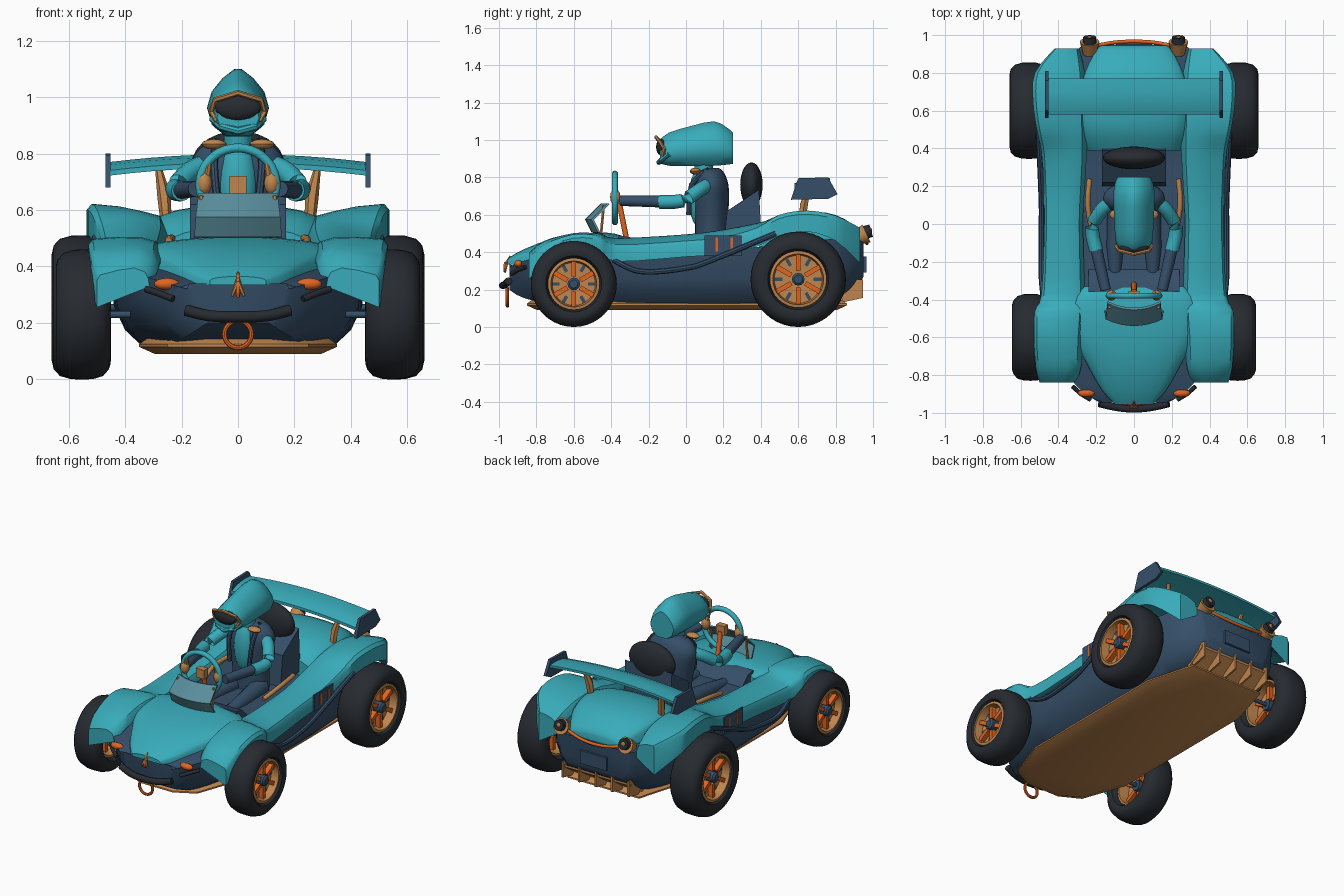
import bpy, bmesh, math
from math import sin, cos, pi, radians
from mathutils import Vector, Matrix

if "Cube" in bpy.data.objects:
    bpy.data.objects.remove(bpy.data.objects["Cube"])


def paint(name, r, g, b):
    m = bpy.data.materials.new(name)
    m.diffuse_color = (r, g, b, 1)
    m.use_nodes = True
    m.node_tree.nodes["Principled BSDF"].inputs["Base Color"].default_value = m.diffuse_color
    return m


TEAL = paint("teal", .04, .41, .49)
NAVY = paint("navy", .036, .078, .14)
BRONZE = paint("bronze", .52, .235, .075)
ORANGE = paint("bright orange", .75, .13, .015)
BLACK = paint("rubber black", .020, .024, .030)
GLASS = paint("screen blue", .10, .27, .33)


def finish(name, bm, mat, angle=38):
    bmesh.ops.recalc_face_normals(bm, faces=bm.faces[:])
    me = bpy.data.meshes.new(name)
    bm.to_mesh(me)
    bm.free()
    me.materials.append(mat)
    me.polygons.foreach_set("use_smooth", [True] * len(me.polygons))
    me.set_sharp_from_angle(angle=radians(angle))
    ob = bpy.data.objects.new(name, me)
    bpy.context.collection.objects.link(ob)
    return ob


def loft(name, rings, mat, cyclic=False, angle=38):
    bm = bmesh.new()
    R = [[bm.verts.new(p) for p in ring] for ring in rings]
    n = len(R[0])
    for a, b in zip(R, R[1:] + R[:1] if cyclic else R[1:]):
        for i in range(n):
            j = (i + 1) % n
            bm.faces.new((a[i], a[j], b[j], b[i]))
    if not cyclic:
        bm.faces.new(R[0])
        bm.faces.new(R[-1])
    return finish(name, bm, mat, angle)


def flow(st, n=3):
    """Catmull-Rom interpolation of station tuples."""
    out = []
    for i in range(len(st) - 1):
        p = [st[max(i - 1, 0)], st[i], st[i + 1], st[min(i + 2, len(st) - 1)]]
        for k in range(n):
            t = k / n
            out.append(tuple(.5 * (2 * b + (c - a) * t + (2 * a - 5 * b + 4 * c - d) * t * t
                       + (3 * b - a - 3 * c + d) * t ** 3) for a, b, c, d in zip(*p)))
    return out + [tuple(st[-1])]


def tube(name, pts, r, mat, seg=10, cyclic=False):
    pts = [Vector(p) for p in pts]
    radii = r if isinstance(r, (list, tuple)) else [r] * len(pts)
    n, rings = len(pts), []
    for i, p in enumerate(pts):
        a = pts[i - 1] if cyclic or i else p
        b = pts[(i + 1) % n] if cyclic or i < n - 1 else p
        t = (b - a).normalized()
        u = t.cross(Vector((0, 1, 0) if cyclic or abs(t.y) < .8 else (0, 0, 1))).normalized()
        v = t.cross(u)
        rings.append([p + radii[i] * (u * cos(2 * pi * k / seg) + v * sin(2 * pi * k / seg)) for k in range(seg)])
    return loft(name, rings, mat, cyclic)


def ball(name, c, r, mat, seg=20):
    bm = bmesh.new()
    bmesh.ops.create_uvsphere(bm, u_segments=seg, v_segments=seg // 2, radius=1,
                              matrix=Matrix.Translation(c) @ Matrix.Diagonal((*r, 1)))
    return finish(name, bm, mat)


def box(name, c, size, mat, rx=0):
    bm = bmesh.new()
    bmesh.ops.create_cube(bm, size=1, matrix=Matrix.Translation(c) @ Matrix.Rotation(rx, 4, 'X') @ Matrix.Diagonal((*size, 1)))
    return finish(name, bm, mat)


def prism(name, prof, x0, x1, mat):
    """Profile in (y, z), extruded along x."""
    return loft(name, [[(x, y, z) for y, z in prof] for x in (x0, x1)], mat)


def lathe(name, prof, c, mat, s=1, seg=40, cyclic=False):
    """Profile of (x offset, radius) turned about the x axis."""
    return loft(name, [[(c[0] + s * x, c[1] + r * cos(2 * pi * k / seg), c[2] + r * sin(2 * pi * k / seg))
                        for k in range(seg)] for x, r in prof], mat, cyclic)


def hoop(c, rx, rz, n=36):
    return [(c[0] + rx * cos(2 * pi * k / n), c[1], c[2] + rz * sin(2 * pi * k / n)) for k in range(n)]


def sym(half):
    return half + [(-x, y, z) for x, y, z in reversed(half)]


# Lower tub: y, bottom half width, belly half width, bottom z, top z
tub = flow([(-.945, .11, .17, .20, .32), (-.88, .17, .27, .16, .35), (-.75, .23, .36, .13, .38),
            (-.5, .28, .42, .12, .42), (-.3, .33, .43, .12, .42), (.3, .34, .44, .12, .42),
            (.6, .30, .42, .12, .46), (.82, .25, .36, .16, .47), (.92, .22, .29, .23, .465), (.95, .20, .25, .27, .45)])
loft("lower_tub", [sym([(hb, y, zb), ((hb + hm) / 2 + .01, y, zb + .055), (hm, y, zb + .14), (hm + .012, y, zt)])
                   for y, hb, hm, zb, zt in tub], NAVY)

# Floor tray
outline = [(.12, -.85), (.25, -.78), (.35, -.5), (.35, .55), (.26, .86)]
outline += [(-x, y) for x, y in reversed(outline)]
loft("floor_tray", [[(x * k, y * (.6 + .4 * k), z) for x, y in outline] for k, z in ((.84, .09), (1, .115), (1, .125), (.9, .15))], BRONZE)


# Hood and rear deck: y, half width, centre z, edge z, skirt z
def shell(name, st):
    rings = []
    for y, w, zc, ze, zs in flow(st):
        arc = [(w * cos(a), y, ze + (zc - ze) * sin(a)) for a in (0, .35, .7, 1.05, 1.35)]
        rings.append(sym([(w, y, zs)] + arc))
    loft(name, rings, TEAL)


shell("hood", [(-.955, .10, .365, .35, .335), (-.88, .17, .41, .37, .335), (-.74, .25, .465, .41, .35),
               (-.58, .33, .495, .45, .38), (-.42, .33, .505, .46, .40), (-.33, .26, .485, .45, .40)])
shell("rear_deck", [(.39, .25, .54, .48, .42), (.5, .28, .60, .54, .42), (.65, .29, .62, .56, .42),
                    (.8, .26, .60, .54, .42), (.92, .20, .53, .49, .44), (.945, .17, .49, .475, .45)])
prism("dashboard", [(-.36, .42), (-.36, .49), (-.30, .48), (-.24, .42)], -.24, .24, NAVY)

# Fenders and side pods in one flowing form: y, inner x, outer x, inner z, outer z, bottom z
fender = flow([(-.84, .31, .50, .39, .37, .255), (-.76, .28, .52, .455, .44, .33), (-.6, .27, .53, .495, .495, .42),
               (-.46, .26, .525, .495, .485, .40), (-.37, .26, .49, .47, .44, .35), (0, .27, .475, .49, .46, .375),
               (.2, .26, .48, .515, .48, .39), (.38, .25, .49, .55, .53, .43), (.5, .25, .515, .58, .60, .49),
               (.65, .25, .535, .59, .622, .51), (.8, .26, .525, .57, .595, .46), (.93, .29, .42, .51, .53, .34)])
WHEELS = (("front", -.6, .23, .548, .097, .135), ("rear", .6, .255, .555, .105, .148))
for s, side in ((1, "right"), (-1, "left")):
    rings = []
    for y, xi, xo, zi, zo, zb in fender:
        w = xo - xi
        rings.append([(s * x, y, z) for x, z in ((xi, min(zb + .08, zi - .06)), (xi, zi - .05), (xi + .1 * w, zi - .01),
                      (xi + .3 * w, zi + .005), (xi + .6 * w, (zi + zo) / 2 + .007), (xo - .06 * w, zo), (xo, zo - .02), (xo, zb))])
    loft("fender_" + side, rings, TEAL)

    # Wheels: tyre, dished rim, spokes, hub, axle
    for end, y, r, cx, h, rim in WHEELS:
        n, c = end + "_" + side, (s * cx, y, r)
        lathe("tyre_" + n, [(-h * .6, rim), (-h * .92, rim + .015), (-h, rim + .04), (-h * .93, r - .035), (-h * .72, r - .012),
                            (-h * .35, r - .001), (0, r), (h * .35, r - .001), (h * .72, r - .012), (h * .93, r - .035),
                            (h, rim + .04), (h * .92, rim + .015), (h * .6, rim)], c, BLACK, s, cyclic=True)
        lathe("rim_" + n, [(-h * .6, rim + .004), (h * .82, rim + .004), (h * .85, rim - .012), (h * .35, rim - .02),
                           (h * .3, .02), (h * .1, .02), (h * .1, rim - .02), (-h * .6, rim - .012)], c, BRONZE, s, 32, True)
        for k in range(6):
            a = k * pi / 3 + pi / 6
            m = rim * .6
            box("spoke_%d_%s" % (k, n), (s * (cx + h * .25), y + m * cos(a), r + m * sin(a)),
                (h * .8, rim * .62, .026), ORANGE, a)
            a += pi / 6
            box("rim_slot_%d_%s" % (k, n), (s * (cx + h * .34), y + rim * .7 * cos(a), r + rim * .7 * sin(a)),
                (.009, rim * .28, .018), NAVY, a)
        lathe("hub_" + n, [(-h * .3, .034), (h * .75, .034), (h * .85, .022)], c, NAVY, s, 12)
        tube("axle_" + n, [(s * .38, y, r), (s * cx, y, r)], .012, NAVY)

    # Side rail and flank panel with accent bars
    tube("side_rail_" + side, flow([(s * .48, -.39, .36), (s * .49, -.28, .305), (s * .49, -.17, .295), (s * .49, 0, .315),
                                    (s * .49, .12, .35), (s * .505, .48, .50)]), .015, NAVY, 8)
    box("flank_panel_" + side, (s * .482, .2, .435), (.009, .2, .11), NAVY)
    for k, y in enumerate((.165, .245)):
        box("flank_accent_%d_%s" % (k, side), (s * .487, y, .44), (.006, .013, .075), ORANGE)
    tube("cockpit_trim_" + side, flow([(s * .235, .24, .50), (s * .245, .1, .49), (s * .22, -.05, .45)]), .014, BRONZE)

    # Head lamps and grille bars
    ball("head_lamp_" + side, (s * .252, -.895, .338), (.045, .022, .021), ORANGE)
    tube("lamp_bar_" + side, [(s * .23, -.93, .285), (s * .28, -.90, .305), (s * .325, -.86, .32)], .012, BLACK)

    # Tail lamp pods
    tube("tail_lamp_" + side, [(s * .235, .90, .47), (s * .235, .965, .50)], [.035, .052], BRONZE, 16)
    tube("tail_lamp_lens_" + side, [(s * .235, .94, .50), (s * .235, .99, .515)], [.037, .034], BLACK, 16)
    ball("tail_lamp_core_" + side, (s * .235, .987, .515), (.016, .008, .016), BRONZE, 12)

    # Wing end plates and struts
    prism("wing_end_plate_" + side, [(.56, .68), (.60, .795), (.76, .80), (.81, .71), (.76, .685)], s * .452, s * .47, NAVY)
    tube("wing_strut_" + side, [(s * .255, .62, .56), (s * .262, .63, .65), (s * .285, .66, .765)], [.02, .024, .01], BRONZE, 6)

    # Arms, hands, shoulder pads, legs
    tube("upper_arm_" + side, flow([(s * .115, .12, .76), (s * .17, .075, .735), (s * .222, -.02, .675), (s * .2, -.14, .668)]),
         .037, TEAL, 12)
    tube("forearm_" + side, [(s * .205, -.11, .67), (s * .15, -.35, .675)], [.032, .028], NAVY, 12)
    ball("hand_" + side, (s * .12, -.378, .695), (.028, .028, .042), BRONZE, 12)
    tube("thumb_" + side, [(s * .115, -.375, .71), (s * .105, -.385, .765)], [.018, .012], BRONZE, 8)
    ball("shoulder_pad_" + side, (s * .085, .05, .833), (.045, .03, .018), BRONZE, 12)
    tube("harness_strap_" + side, flow([(s * .075, .12, .845), (s * .085, .03, .76), (s * .07, .015, .6)]), .014, NAVY, 8)
    tube("leg_" + side, [(s * .08, .12, .43), (s * .1, -.12, .42), (s * .1, -.30, .40)], [.06, .045, .03], NAVY, 12)

    # Nose prongs, windscreen stays
    tube("nose_prong_" + side, [(0, -.965, .345), (s * .022, -.972, .295)], [.01, .005], BRONZE, 6)
    tube("screen_stay_" + side, [(s * .13, -.44, .65), (s * .13, -.455, .49)], .008, BRONZE, 6)

# Front bumper bar, tow ring, nose ornament
tube("bumper_bar", flow([(-.185, -.95, .245), (-.1, -.97, .225), (0, -.98, .222), (.1, -.97, .225), (.185, -.95, .245)]),
     .02, BLACK)
tube("tow_ring", hoop((0, -.955, .16), .048, .048, 28), .009, ORANGE, 8, True)
tube("nose_fin", [(0, -.968, .29), (0, -.965, .33), (0, -.94, .38)], [.006, .013, .004], ORANGE, 6)

# Rear light strip, plate, diffuser with fins
tube("rear_light_strip", flow([(-.2, .945, .475), (-.1, .962, .455), (0, .967, .448), (.1, .962, .455), (.2, .945, .475)]), .01, ORANGE)
box("rear_plate", (0, .957, .335), (.19, .014, .085), NAVY)
prism("diffuser", [(.80, .13), (.80, .155), (.93, .235), (.93, .22)], -.25, .25, BRONZE)
for i in range(5):
    x = -.24 + i * .12
    prism("diffuser_fin_%d" % i, [(.83, .13), (.945, .155), (.945, .255), (.86, .25)], x - .006, x + .006, BRONZE)

# Rear wing, arched across
wing = []
for i in range(13):
    x = -.455 + i * .91 / 12
    d = .028 * (x / .455) ** 2
    wing.append([(x, y, z - d) for y, z in ((.58, .75), (.58, .768), (.63, .788), (.70, .798), (.77, .795), (.77, .78), (.66, .768))])
loft("rear_wing", wing, TEAL)

# Wind screen: bent, bowed plate
screen = []
for i in range(9):
    u = i / 4 - 1
    b = .035 * u * u
    front = [(-.505, .505, .155), (-.54, .575, .15), (-.455, .66, .14)]
    screen.append([(u * w, y + b, z) for y, z, w in front] + [(u * w, y + b + .012, z - .002) for y, z, w in reversed(front)])
loft("wind_screen", screen, GLASS)

# Steering wheel and column
tube("steering_wheel", hoop((0, -.38, .69), .135, .13), .016, TEAL, 10, True)
box("steering_hub", (0, -.375, .69), (.06, .04, .06), BRONZE)
tube("steering_column", [(0, -.36, .68), (0, -.32, .48)], .015, ORANGE)

# Seat and head rest
prism("seat_back", [(.20, .42), (.22, .62), (.39, .735), (.405, .45)], -.17, .17, NAVY)
ball("head_rest", (0, .35, .76), (.165, .06, .12), BLACK, 28)

# Driver torso, chest panel, neck
body = flow([(.42, .12, .09), (.55, .125, .088), (.68, .15, .095), (.77, .165, .09), (.83, .12, .065), (.85, .05, .04)])
loft("torso", [[(rx * cos(k * pi / 10), .135 + ry * sin(k * pi / 10), z) for k in range(20)] for z, rx, ry in body], NAVY, angle=60)
ball("chest_panel", (0, .075, .69), (.07, .06, .16), TEAL)
tube("neck", [(0, .10, .82), (0, .09, .89)], .05, TEAL, 14)

# Helmet with visor and brow frame
helmet = flow([(-.14, .075, 1.0, .875), (-.09, .097, 1.04, .862), (.03, .105, 1.075, .86), (.15, .11, 1.10, .862),
               (.22, .10, 1.065, .868), (.25, .085, 1.04, .872)], 2)
loft("helmet", [sym([(.012, y, zt), (.5 * w, y, zt - .14 * (zt - zb)), (.85 * w, y, zt - .34 * (zt - zb)), (w, y, zt - .58 * (zt - zb)),
                     (.85 * w, y, zt - .82 * (zt - zb)), (.4 * w, y, zb)]) for y, w, zt, zb in helmet], TEAL)
ball("visor", (0, -.13, .962), (.082, .03, .046), BLACK)
tube("visor_frame", [(-.075, -.125, .915), (-.095, -.115, .95), (-.082, -.14, .99), (0, -.16, 1.015), (.082, -.14, .99),
                     (.095, -.115, .95), (.075, -.125, .915)], .01, BRONZE, 6)
tube("chin_guard", [(-.09, -.09, .925), (-.06, -.13, .895), (0, -.145, .88), (.06, -.13, .895), (.09, -.09, .925)], .014, TEAL, 8)
